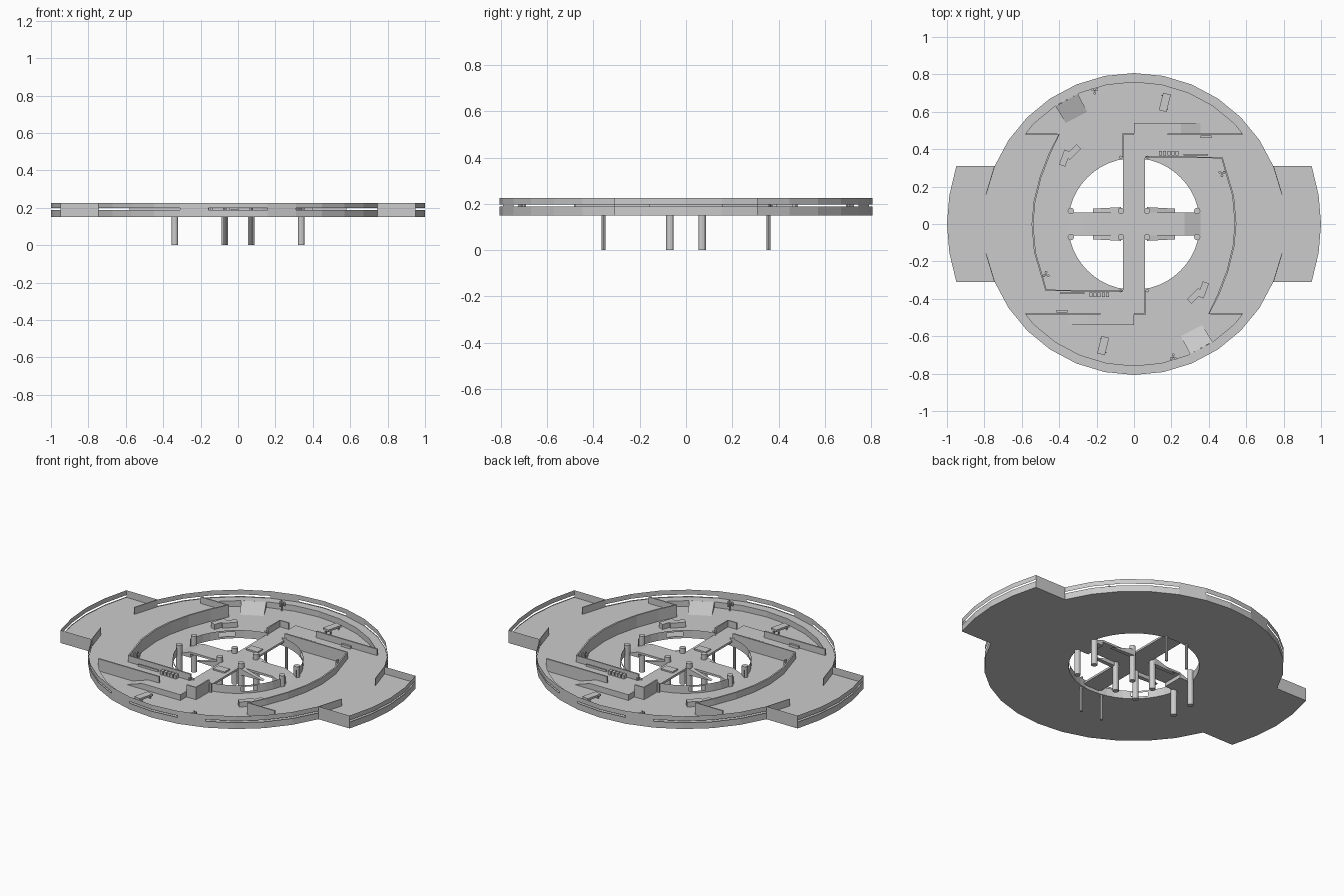
import bpy, bmesh, math
from mathutils import Matrix

if "Cube" in bpy.data.objects:
    bpy.data.objects.remove(bpy.data.objects["Cube"])

LOW, DECK, TOP = 0.15, 0.184, 0.226   # lower floor, raised deck, wall tops
R, HOLE = 0.807, 0.352


def polar(r, deg):
    a = math.radians(deg)
    return (r * math.cos(a), r * math.sin(a))


def link(name, bm, recalc=True):
    if recalc:
        bmesh.ops.recalc_face_normals(bm, faces=bm.faces[:])
    me = bpy.data.meshes.new(name)
    bm.to_mesh(me)
    bm.free()
    ob = bpy.data.objects.new(name, me)
    bpy.context.collection.objects.link(ob)
    return ob


def twin(ob):
    """Half-turn copy: the plan has two-fold rotational symmetry."""
    c = ob.copy()
    c.name = ob.name + "_opposite"
    c.rotation_euler.z = ob.rotation_euler.z + math.pi
    bpy.context.collection.objects.link(c)


def prism(name, pts, z0, z1, floor=True):
    bm = bmesh.new()
    lo = [bm.verts.new((x, y, z0)) for x, y in pts]
    hi = [bm.verts.new((x, y, z1)) for x, y in pts]
    bm.faces.new(hi)
    if floor:
        bm.faces.new(lo[::-1])
    n = len(pts)
    for i in range(n):
        j = (i + 1) % n
        bm.faces.new((lo[i], lo[j], hi[j], hi[i]))
    return link(name, bm)


def band(bm, a, b, z0, z1):
    bm.faces.new([bm.verts.new(v) for v in
                  ((*a, z0), (*b, z0), (*b, z1), (*a, z1))])


def wall(name, path, z0=LOW, z1=0.222, thick=0.009):
    bm = bmesh.new()
    for a, b in zip(path, path[1:]):
        band(bm, a, b, z0, z1)
    bmesh.ops.remove_doubles(bm, verts=bm.verts[:], dist=1e-5)
    ob = link(name, bm)
    m = ob.modifiers.new("thickness", 'SOLIDIFY')
    m.thickness, m.offset = thick, 0
    return ob


def wedge(name, a, b, c, d, z0=LOW, z1=DECK):
    """Ramp falling from the high edge a-b to the low edge c-d."""
    bm = bmesh.new()
    A, B, a0, b0, C, D = [bm.verts.new(v) for v in
                          ((*a, z1), (*b, z1), (*a, z0), (*b, z0), (*c, z0), (*d, z0))]
    for f in ((A, B, C, D), (a0, b0, C, D), (A, B, b0, a0), (A, a0, D), (B, b0, C)):
        bm.faces.new(f)
    return link(name, bm)


def box(name, x, y, sx, sy, z0, z1, deg=0):
    bm = bmesh.new()
    m = (Matrix.Translation((x, y, (z0 + z1) / 2)) @ Matrix.Rotation(math.radians(deg), 4, 'Z')
         @ Matrix.Diagonal((sx, sy, z1 - z0, 1)))
    bmesh.ops.create_cube(bm, size=1, matrix=m)
    return link(name, bm)


def post(name, x, y, r, z0, z1, n=12):
    return prism(name, [(x + r * math.cos(t * math.tau / n), y + r * math.sin(t * math.tau / n))
                        for t in range(n)], z0, z1)


# Outer outline: 32-sided disc with two wings
wing = [(0.95, -0.31), (0.987, -0.155), (1.0, 0), (0.987, 0.155), (0.95, 0.31)]
half = wing + [polar(R, 22.5 + 11.25 * i) for i in range(13)]
outline = half + [(-x, -y) for x, y in half]

# Flat base plate with round hole
bm = bmesh.new()
for loop in (outline, [polar(HOLE, 7.5 * i) for i in range(48)]):
    vs = [bm.verts.new((x, y, LOW)) for x, y in loop]
    for a, b in zip(vs, vs[1:] + vs[:1]):
        bm.edges.new((a, b))
bmesh.ops.triangle_fill(bm, edges=bm.edges[:], use_beauty=True, normal=(0, 0, 1))
link("base_plate", bm)

# Outer wall with see-through slit
bm = bmesh.new()
for a, b in zip(outline, outline[1:] + outline[:1]):
    mx, my = abs(a[0] + b[0]) / 2, abs(a[1] + b[1]) / 2
    solid = (0.15 < mx < 0.31) or (mx > 0.8 and my > 0.3)
    if solid:
        band(bm, a, b, LOW, TOP)
    else:
        band(bm, a, b, LOW, 0.188)
        band(bm, a, b, 0.198, TOP)
link("outer_wall", bm, False)

# Short walls between disc and wings
for s in (1, -1):
    twin(wall("wing_screen", [polar(R, s * 22.5), polar(R, s * 11.25)], z1=TOP, thick=0.004))

# Raised deck: wing, outer ledge, corridor and platform
curve = [(0.47, 0.355), (0.53, 0.15), (0.543, 0), (0.532, -0.12), (0.50, -0.25),
         (0.45, -0.38), (0.40, -0.48)]
deck = [(0.58, -0.48), polar(0.803, -39.375), polar(R, -33.75), polar(R, -22.5)] + half[:-2]
deck += [polar(0.803, 140.625), (-0.58, 0.48)]
deck += [polar(0.758, 135 - 11.25 * i) for i in range(9)]
deck += [(0.58, 0.48), (0.25, 0.48), (0.25, 0.54), (0, 0.54), (0, 0.48), (-0.06, 0.48),
         (-0.06, 0.355)] + curve
twin(prism("raised_deck", deck, LOW, DECK, floor=False))

# Inner walls
twin(wall("curved_wall", [(0.06, 0.357)] + curve + [(0.58, -0.48)]))
twin(wall("corridor_wall", [(0.18, 0.48), (0.58, 0.48)]))
twin(wall("platform_wall", [(-0.06, 0.36), (-0.06, 0.48), (0, 0.48)]))

# Ramps
twin(wedge("ledge_ramp", (-0.42, 0.63), (-0.30, 0.695), (-0.25, 0.60), (-0.365, 0.54)))
twin(wedge("platform_ramp", (0.25, 0.485), (0.25, 0.54), (0.355, 0.54), (0.355, 0.485)))

# Rim around the hole, open at bridges, one window per quarter
bm = bmesh.new()
for i in range(48):
    a, b = polar(HOLE, 7.5 * i), polar(HOLE, 7.5 * (i + 1))
    mid = polar(HOLE, 7.5 * i + 3.75)
    if min(abs(mid[0]), abs(mid[1])) < 0.06:
        continue
    if abs((7.5 * i + 3.75) % 90 - 45) < 10:
        band(bm, a, b, LOW, 0.163)
        band(bm, a, b, 0.188, 0.198)
    else:
        band(bm, a, b, LOW, 0.198)
link("hole_rim", bm, False)

# Cross bridge with ramped side arms
box("bridge_long", 0, 0, 0.12, 0.715, DECK - 0.012, DECK)
twin(box("bridge_arm", 0.165, 0, 0.21, 0.125, DECK - 0.012, DECK))
twin(wedge("bridge_ramp", (0.27, -0.0625), (0.27, 0.0625), (0.355, 0.0625), (0.355, -0.0625)))
for s in (1, -1):
    twin(wedge("bridge_brace", (0.07, s * 0.062), (0.07, s * 0.09), (0.22, s * 0.082),
               (0.22, s * 0.062), LOW, 0.19))
    twin(box("bridge_block", 0, s * 0.155, 0.075, 0.05, DECK, DECK + 0.008))

# Support posts
for s in (1, -1):
    for x in (0.07, 0.338):
        twin(post("bridge_post", x, s * 0.07, 0.017, 0, 0.215))
    twin(post("thin_post", s * 0.07, 0.357, 0.0085, 0, 0.2, 8))

# Loose cover blocks on the lower floor
twin(box("cover_block", 0.165, 0.65, 0.042, 0.095, LOW + 0.018, LOW + 0.03, -14))
for dx, dy in ((-1, -1), (1, -1), (-1, 1), (1, 1)):
    twin(box("cover_leg", 0.165 + dx * 0.015, 0.65 + dy * 0.038, 0.006, 0.006, LOW, LOW + 0.02))
twin(box("crate_a", -0.37, 0.352, 0.035, 0.085, LOW, LOW + 0.03, -20))
twin(box("crate_b", -0.325, 0.385, 0.035, 0.085, LOW, LOW + 0.03, -45))

# Console, plants and small fittings
for i in range(5):
    twin(box("console_unit", 0.142 + i * 0.022, 0.378, 0.016, 0.026, DECK, DECK + 0.022))
twin(box("low_rail", 0.33, 0.37, 0.13, 0.006, DECK, DECK + 0.012))
twin(box("bench", 0.385, 0.467, 0.06, 0.012, DECK, DECK + 0.015))
for name, x, y, z in (("ledge_plant", -0.21, 0.712, LOW), ("corner_plant", 0.47, 0.27, LOW)):
    twin(post(name + "_stem", x, y, 0.005, z, z + 0.06, 6))
    for k in range(3):
        px, py = polar(0.013, 30 + 120 * k)
        twin(post(name + "_leaf", x + px, y + py, 0.008, z + 0.03, z + 0.05, 6))
